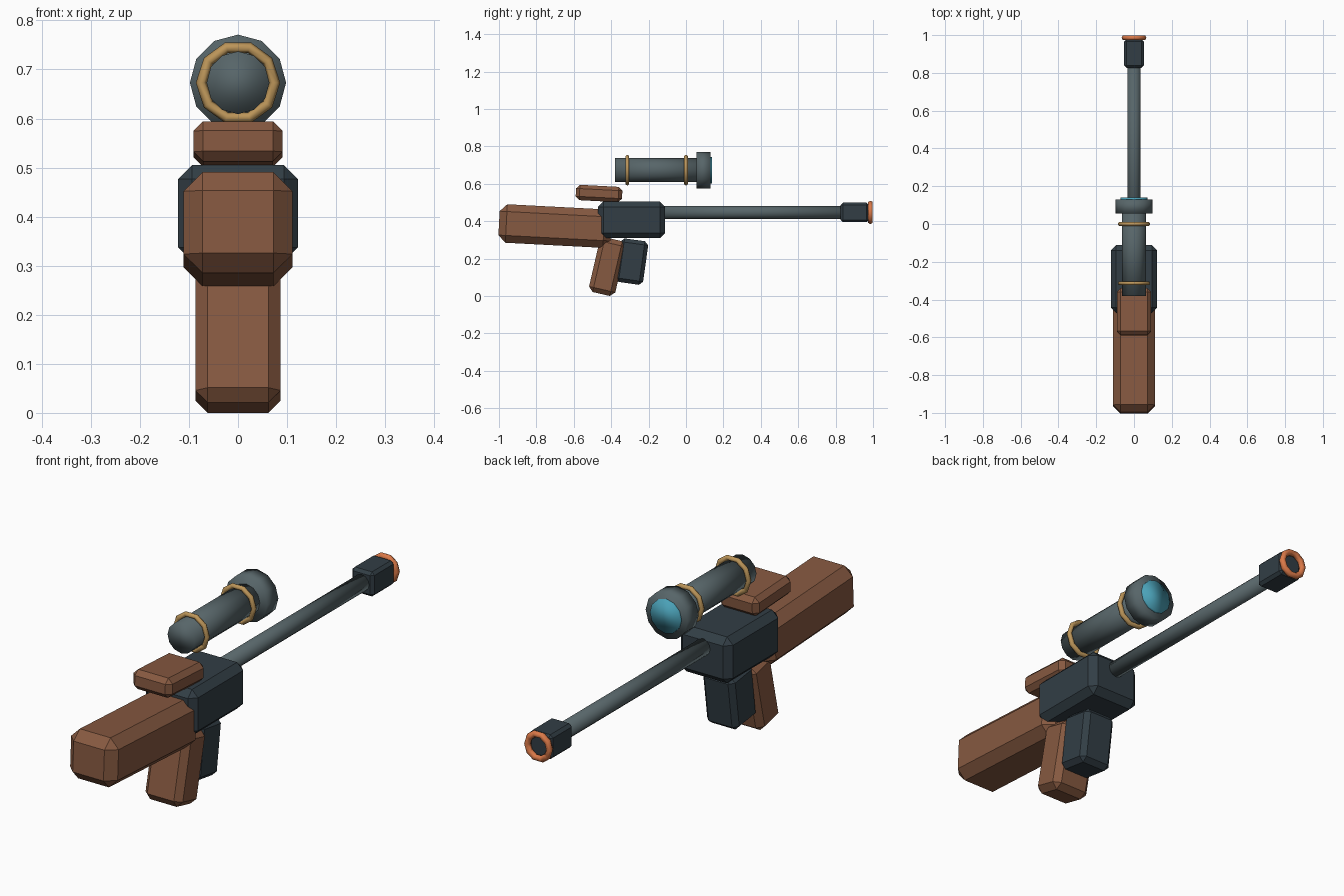
import bpy, math
from mathutils import Matrix

if "Cube" in bpy.data.objects:
    bpy.data.objects.remove(bpy.data.objects["Cube"])


def material(name, rgb):
    m = bpy.data.materials.new(name)
    m.diffuse_color = (*rgb, 1.0)
    m.use_nodes = True
    m.node_tree.nodes["Principled BSDF"].inputs["Base Color"].default_value = m.diffuse_color
    return m


WOOD = material("brown wood", (0.24, 0.10, 0.052))
STEEL = material("dark steel", (0.032, 0.048, 0.060))
GREY = material("grey metal", (0.095, 0.13, 0.14))
BRASS = material("brass", (0.50, 0.30, 0.10))
ORANGE = material("orange", (0.70, 0.19, 0.065))
GLASS = material("teal glass", (0.07, 0.36, 0.48))


def finish(name, mat, smooth):
    ob = bpy.context.object
    ob.name = name
    ob.data.materials.append(mat)
    for p in ob.data.polygons:
        p.use_smooth = smooth
    return ob


def block(name, y, z, size, bevel, tilt, mat):
    """Chamfered box, tilted in the side plane (degrees about x)."""
    bpy.ops.mesh.primitive_cube_add(size=1)
    ob = finish(name, mat, False)
    ob.data.transform(Matrix.Diagonal((*size, 1)))
    ob.location = (0, y, z)
    ob.rotation_euler.x = math.radians(tilt)
    mod = ob.modifiers.new("chamfer", "BEVEL")
    mod.width = bevel
    mod.segments = 1
    mod.limit_method = 'NONE'


def tube(name, y0, y1, z, radius, mat):
    """Twelve-sided cylinder along y, with soft shading over the caps."""
    bpy.ops.mesh.primitive_cylinder_add(
        vertices=12, radius=radius, depth=y1 - y0,
        location=(0, (y0 + y1) / 2, z), rotation=(math.pi / 2, 0, 0))
    finish(name, mat, True)


def ring(name, y, z, major, minor, mat):
    """Ten-sided torus facing along y."""
    bpy.ops.mesh.primitive_torus_add(
        major_segments=10, minor_segments=6, major_radius=major,
        minor_radius=minor, location=(0, y, z), rotation=(math.pi / 2, 0, 0))
    finish(name, mat, True)


# Body: wooden furniture around a steel receiver
block("stock", -0.70, 0.374, (0.222, 0.60, 0.206), 0.039, -3, WOOD)
block("cheek_rest", -0.465, 0.548, (0.182, 0.248, 0.082), 0.02, -3, WOOD)
block("grip", -0.42, 0.157, (0.174, 0.144, 0.30), 0.025, -13, WOOD)
block("receiver", -0.291, 0.407, (0.244, 0.358, 0.196), 0.028, 0, STEEL)
block("magazine", -0.29, 0.184, (0.15, 0.15, 0.235), 0.02, -8, STEEL)

# Barrel and muzzle
BARREL_Z = 0.447
tube("barrel", -0.16, 0.88, BARREL_Z, 0.035, GREY)
block("muzzle_block", 0.902, BARREL_Z, (0.104, 0.15, 0.104), 0.012, 0, STEEL)
ring("muzzle_ring", 0.986, BARREL_Z, 0.052, 0.014, ORANGE)

# Scope
SCOPE_Z = 0.673
tube("scope_tube", -0.38, 0.09, SCOPE_Z, 0.064, GREY)
tube("scope_bell", 0.055, 0.13, SCOPE_Z, 0.098, GREY)
tube("scope_lens", 0.12, 0.14, SCOPE_Z, 0.071, GLASS)
for label, y in (("rear", -0.313), ("front", 0.0)):
    ring(label + "_scope_ring", y, SCOPE_Z, 0.075, 0.011, BRASS)
